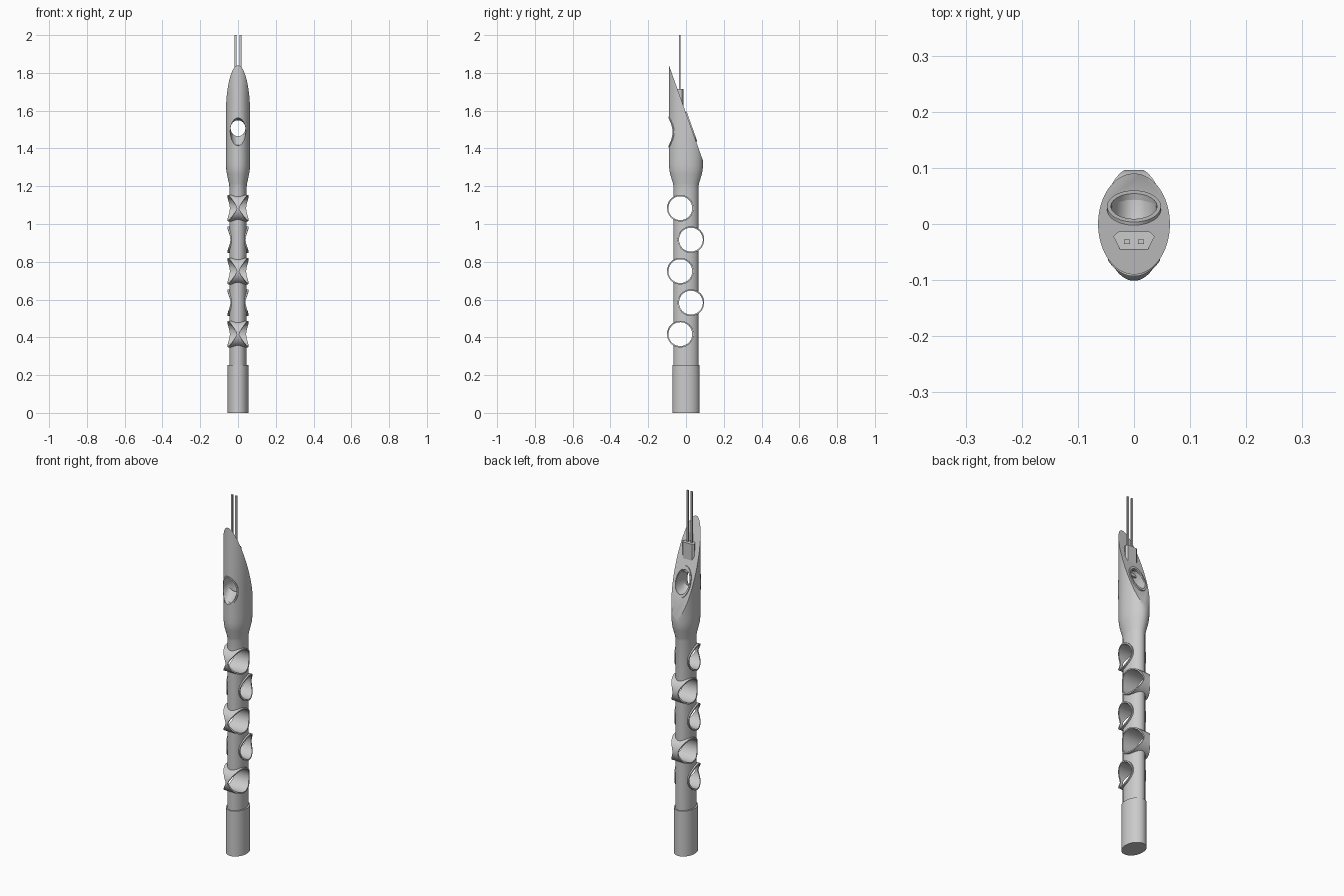
import bpy, bmesh
from math import sin, cos, pi, sqrt
from mathutils import Vector

if "Cube" in bpy.data.objects:
    bpy.data.objects.remove(bpy.data.objects["Cube"])

N = 64


def finish(name, bm, smooth=True):
    bmesh.ops.recalc_face_normals(bm, faces=bm.faces)
    me = bpy.data.meshes.new(name)
    bm.to_mesh(me)
    bm.free()
    ob = bpy.data.objects.new(name, me)
    bpy.context.collection.objects.link(ob)
    if smooth:
        shade(ob)
    return ob


def shade(ob):
    bpy.ops.object.select_all(action='DESELECT')
    ob.select_set(True)
    bpy.context.view_layer.objects.active = ob
    bpy.ops.object.shade_smooth_by_angle(angle=0.6)


def loft(rings, caps=True, closed=False):
    """Skin a list of equal-length point rings."""
    bm = bmesh.new()
    rows = [[bm.verts.new(p) for p in r] for r in rings]
    n = len(rows[0])
    pairs = list(zip(rows, rows[1:])) + ([(rows[-1], rows[0])] if closed else [])
    for a, b in pairs:
        for i in range(n):
            j = (i + 1) % n
            bm.faces.new((a[i], a[j], b[j], b[i]))
    if caps:
        bm.faces.new(rows[0])
        bm.faces.new(rows[-1])
    return bm


def angles(n=N):
    return [2 * pi * i / n for i in range(n)]


def oval(rx, ry, z):
    return [(rx * cos(t), ry * sin(t), z) for t in angles()]


def cut(ob, cutter):
    m = ob.modifiers.new("cut", 'BOOLEAN')
    m.operation = 'DIFFERENCE'
    m.solver = 'EXACT'
    m.object = cutter
    bpy.context.view_layer.objects.active = ob
    bpy.ops.object.modifier_apply(modifier=m.name)
    bpy.data.objects.remove(cutter)


# Oval base sleeve
finish("base_sleeve", loft([oval(.055, .071, 0), oval(.055, .071, .253)]))

# Shaft flaring into a head sliced by a slanted plane
prof = [(.046, .066, .2), (.046, .066, 1.2), (.048, .069, 1.215), (.059, .084, 1.265),
        (.062, .088, 1.285), (.0635, .09, 1.31), (.064, .09, 1.34), (.064, .09, 1.95)]
bm = loft([oval(*p) for p in prof])
normal = Vector((0, .5, .178)).normalized()
down = Vector((0, .178, -.5)).normalized()
tip = Vector((0, -.09, 1.84))
bmesh.ops.bisect_plane(bm, geom=bm.verts[:] + bm.edges[:] + bm.faces[:],
                       plane_co=tip, plane_no=normal, clear_outer=True)
bmesh.ops.holes_fill(bm, edges=[e for e in bm.edges if e.is_boundary], sides=0)
tower = finish("tower_body", bm, False)

# Alternating round side openings with saddle-shaped rims
R_IN, R_OUT = .063, .0705


def rim_half_width(s):
    if s > 0:
        return max(.005, .055 * sqrt(max(0, 1 - (s / .1012) ** 2)))
    return .055 * sqrt(max(0, 1 - (s / .066) ** 2))


for k in range(5):
    side = -1 if k % 2 == 0 else 1
    yc, zc = (-.03 if side < 0 else .026), .417 + k * .1667
    cyl = [[(x, yc + R_IN * cos(t), zc + R_IN * sin(t)) for t in angles()] for x in (-.2, .2)]
    cut(tower, finish("opening_cutter", loft(cyl)))
    rings = []
    for r, sx in ((R_IN, -1), (R_OUT, -1), (R_OUT, 1), (R_IN, 1)):
        rings.append([(sx * rim_half_width((yc + R_OUT * cos(t)) * side),
                       yc + r * cos(t), zc + r * sin(t)) for t in angles()])
    finish(f"opening_rim_{k + 1}", loft(rings, caps=False, closed=True))

# Flared hole through the head, front to back
stations = [(-.11, 1.487, .042, .078), (-.075, 1.49, .042, .072), (-.035, 1.507, .039, .042),
            (-.005, 1.511, .04, .062), (.12, 1.513, .041, .064)]
cut(tower, finish("head_hole_cutter", loft(
    [[(rx * cos(t), y, z + rz * sin(t)) for t in angles()] for y, z, rx, rz in stations])))
shade(tower)

# Raised lip of the hole on the slanted face
centre = tip + down * ((1.84 - 1.514) / -down.z)


def lip(rx, rd, h):
    return [centre + Vector((rx * cos(t), 0, 0)) + down * (rd * sin(t)) + normal * h
            for t in angles()]


finish("back_hole_lip", loft([lip(.041, .067, -.006), lip(.048, .084, -.006),
                              lip(.048, .084, .006), lip(.041, .067, .006)],
                             caps=False, closed=True))


# Thin lip following the curved front of the head
def front_lip(rx, rz, off):
    pts = []
    for t in angles():
        x = rx * cos(t)
        pts.append((x, -.09 * sqrt(1 - (x / .064) ** 2) - off, 1.487 + rz * sin(t)))
    return pts


finish("front_hole_lip", loft([front_lip(.0415, .074, -.004), front_lip(.0465, .082, -.004),
                               front_lip(.0465, .082, .003), front_lip(.0415, .074, .003)],
                              caps=False, closed=True))

# Antenna housing and twin square masts
half = [(.027, -.013), (.037, -.022), (.025, -.045)]
plan = half + [(-x, y) for x, y in reversed(half)]
finish("mast_housing", loft([[(x, y, z) for x, y in plan] for z in (1.55, 1.715)]), False)
for name, sx in (("left_mast", -1), ("right_mast", 1)):
    sq = [(-.005, -.004), (.005, -.004), (.005, .004), (-.005, .004)]
    finish(name, loft([[(sx * .0125 + x, -.032 + y, z) for x, y in sq] for z in (1.7, 2.0)]), False)
